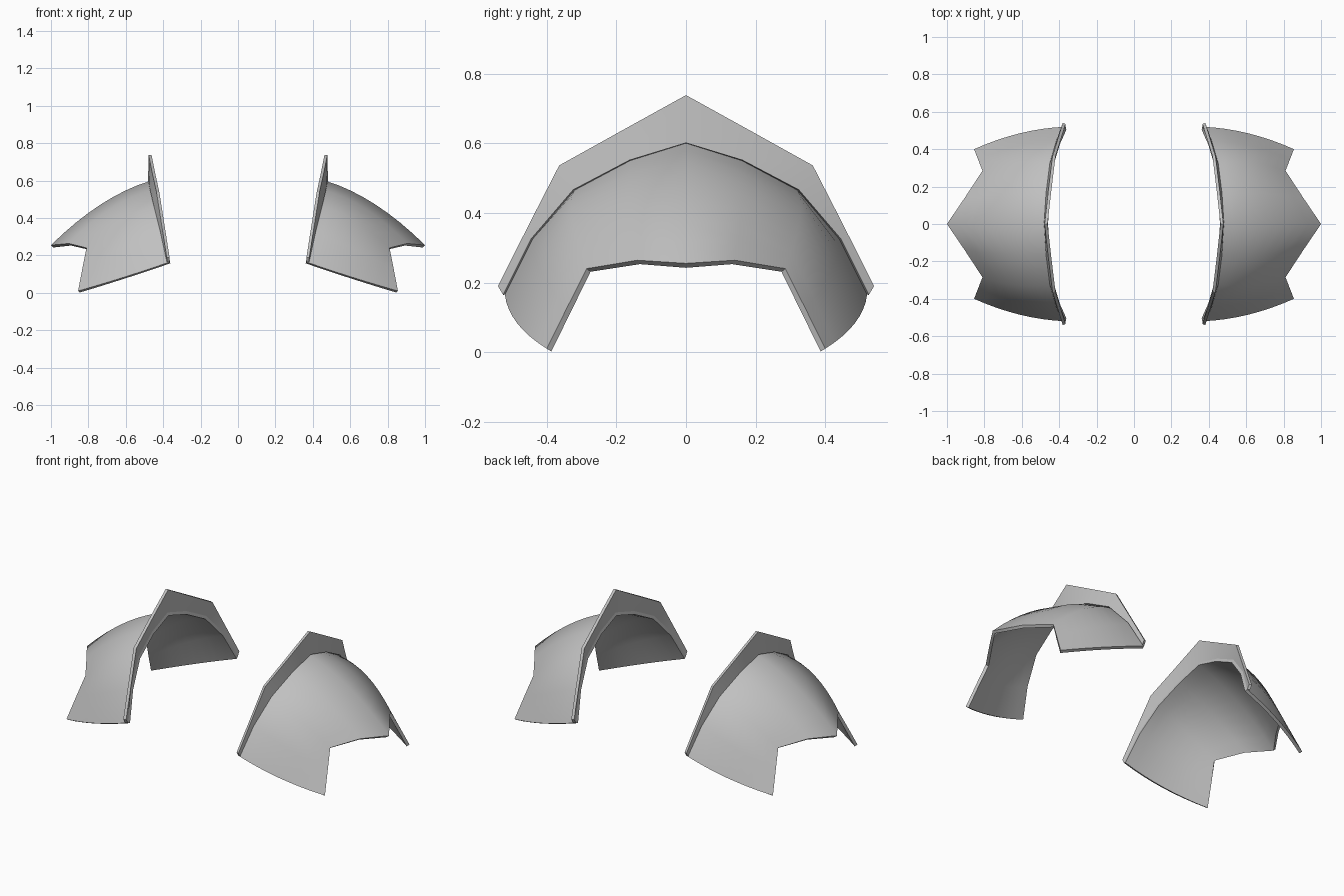
import bpy, math
from mathutils import Vector

cube = bpy.data.objects.get("Cube")
if cube:
    bpy.data.objects.remove(cube, do_unlink=True)

grey = bpy.data.materials.new("plain_grey")
grey.use_nodes = True
colour = (0.53, 0.53, 0.53, 1)
grey.diffuse_color = colour
grey.node_tree.nodes["Principled BSDF"].inputs["Base Color"].default_value = colour


def both_ways(half):
    """Extend a crest-to-hem list of points to the other side of y = 0."""
    pts = [Vector(p) for p in half]
    return [Vector((p.x, -p.y, p.z)) for p in reversed(pts[1:])] + pts


def loft(name, starts, ends, bulges, steps, thickness, angle):
    """Span two edges with bowed rows, thicken, mirror to the other shoulder."""
    verts = []
    for a, b, bulge in zip(starts, ends, bulges):
        for j in range(steps + 1):
            t = j / steps
            verts.append(a.lerp(b, t) + bulge * 4 * t * (1 - t))
    n = steps + 1
    faces = [(i * n + j, i * n + j + 1, (i + 1) * n + j + 1, (i + 1) * n + j)
             for i in range(len(starts) - 1) for j in range(steps)]
    mesh = bpy.data.meshes.new(name)
    mesh.from_pydata(verts, [], faces)
    mesh.materials.append(grey)
    obj = bpy.data.objects.new(name, mesh)
    bpy.context.collection.objects.link(obj)
    solid = obj.modifiers.new("thickness", "SOLIDIFY")
    solid.thickness = thickness
    solid.offset = -1
    mirror = obj.modifiers.new("other_shoulder", "MIRROR")
    mirror.use_mirror_merge = False
    bpy.ops.object.select_all(action="DESELECT")
    obj.select_set(True)
    bpy.context.view_layer.objects.active = obj
    bpy.ops.object.convert(target="MESH")
    bpy.ops.object.shade_smooth_by_angle(angle=math.radians(angle))
    return obj


# Half edges listed from the crest down to the hem
neck_edge = both_ways([(.465, 0, .60), (.455, .16, .55), (.435, .32, .465),
                       (.40, .44, .325), (.365, .52, .165)])
arm_edge = both_ways([(1, 0, .255), (.905, .14, .264), (.81, .285, .24),
                      (.833, .343, .125), (.855, .40, .01)])
bow = both_ways([(0, 0, .046), (0, .012, .044), (0, .025, .036),
                 (0, .027, .012), (0, .025, -.004)])
collar_rim = both_ways([(.462, 0, .737), (.442, .18, .636), (.42, .36, .535),
                        (.393, .4475, .3625), (.366, .535, .19)])

# Curved shoulder shells with a pointed, notched arm edge
loft("shoulder_shells", neck_edge, arm_edge, bow, 8, 0.018, 60)

# Upright collar plates along the neck edge
flat = [Vector()] * len(neck_edge)
loft("collar_plates", neck_edge, collar_rim, flat, 1, 0.016, 30)
